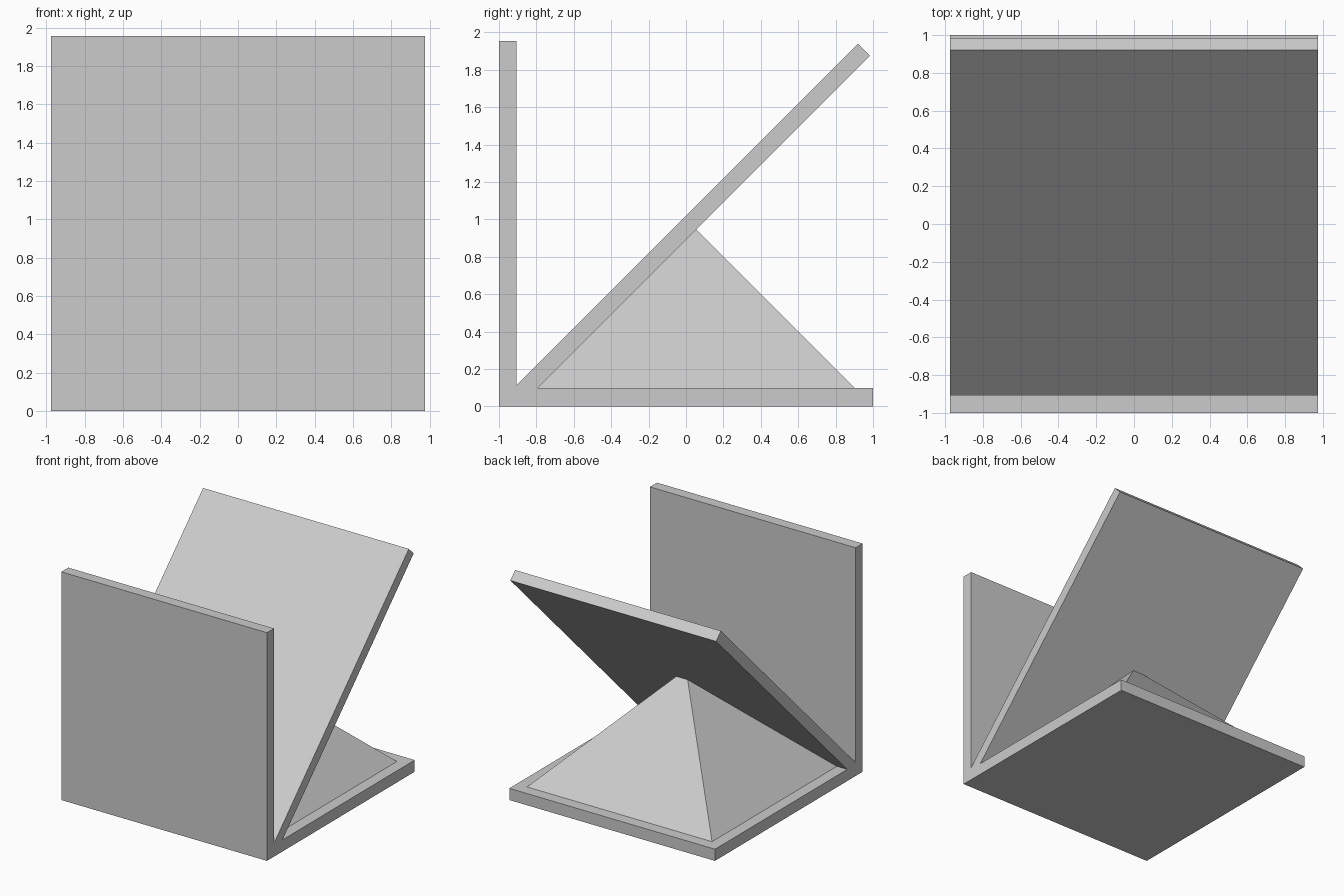
import bpy, bmesh

if "Cube" in bpy.data.objects:
    bpy.data.objects.remove(bpy.data.objects["Cube"])

HALF_W = 0.975


def finish(bm, name):
    bmesh.ops.recalc_face_normals(bm, faces=bm.faces)
    mesh = bpy.data.meshes.new(name)
    bm.to_mesh(mesh)
    bm.free()
    obj = bpy.data.objects.new(name, mesh)
    bpy.context.collection.objects.link(obj)
    return obj


def extrude_profile(name, points):
    """Extrude a (y, z) outline across the full width."""
    bm = bmesh.new()
    face = bm.faces.new([bm.verts.new((-HALF_W, y, z)) for y, z in points])
    ext = bmesh.ops.extrude_face_region(bm, geom=[face])
    verts = [v for v in ext["geom"] if isinstance(v, bmesh.types.BMVert)]
    bmesh.ops.translate(bm, verts=verts, vec=(2 * HALF_W, 0, 0))
    return finish(bm, name)


# Frame: base plate, upright wall and 45-degree panel as one profile
extrude_profile("folded_frame", [
    (-1, 0), (1, 0), (1, 0.1), (-0.79, 0.1),
    (0.985, 1.875), (0.92, 1.94), (-0.905, 0.115),
    (-0.905, 1.955), (-1, 1.955),
])

# Pyramid support: its front slope is embedded in the leaning panel
bm = bmesh.new()
base = [bm.verts.new((x, y, 0.1)) for x, y in
        ((-0.877, -0.9), (0.877, -0.9), (0.877, 0.9), (-0.877, 0.9))]
apex = bm.verts.new((0, 0, 1.0))
bm.faces.new(base)
for i in range(4):
    bm.faces.new((base[i], base[(i + 1) % 4], apex))
finish(bm, "pyramid_support")
